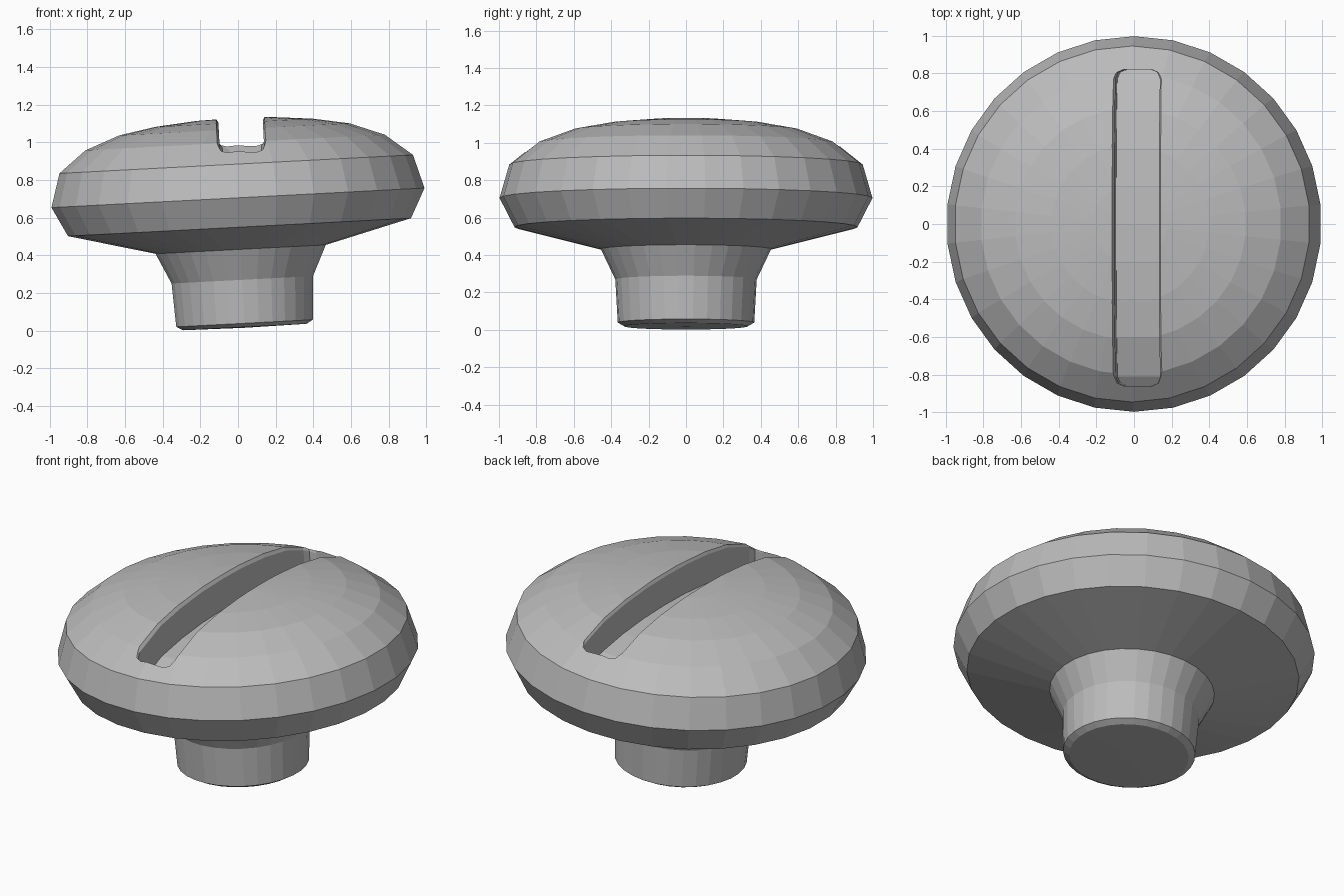
import bpy, bmesh, math

old = bpy.data.objects.get("Cube")
if old:
    bpy.data.objects.remove(old, do_unlink=True)

SEGMENTS = 30
TILT = math.radians(-3)
BASE = (0.035, 0, 0.035)

# One grey metal
metal = bpy.data.materials.new("grey metal")
metal.use_nodes = True
grey = (0.5, 0.5, 0.5, 1)
metal.diffuse_color = grey
metal.node_tree.nodes["Principled BSDF"].inputs["Base Color"].default_value = grey

# Profiles as (radius, height) along the axis
shaft = [(0.33, -0.016), (0.365, 0.004), (0.378, 0.235), (0.455, 0.397)]
head = [(0.917, 0.515), (0.997, 0.671), (0.945, 0.85), (0.80, 0.965),
        (0.615, 1.035), (0.42, 1.07), (0.2, 1.09)]
dome = [(0, 1.095)] + head[:1:-1]


def dome_height(r):
    """Height of the domed top at a given distance from the axis."""
    for (r0, z0), (r1, z1) in zip(dome, dome[1:]):
        if r <= r1:
            return z0 + (z1 - z0) * (r - r0) / (r1 - r0)
    return dome[-1][1]


def loft(name, rings, tips=None):
    """Skin closed rings of points; end in caps, or in a fan to each tip."""
    bm = bmesh.new()
    loops = [[bm.verts.new(p) for p in ring] for ring in rings]
    n = len(loops[0])
    for a, b in zip(loops, loops[1:]):
        for i in range(n):
            j = (i + 1) % n
            bm.faces.new((a[i], a[j], b[j], b[i]))
    for k, loop in enumerate((loops[0], loops[-1])):
        if tips:
            tip = bm.verts.new(tips[k])
            for i in range(n):
                bm.faces.new((loop[i], loop[(i + 1) % n], tip))
        else:
            bm.faces.new(loop)
    bmesh.ops.recalc_face_normals(bm, faces=bm.faces)
    mesh = bpy.data.meshes.new(name)
    bm.to_mesh(mesh)
    bm.free()
    mesh.materials.append(metal)
    obj = bpy.data.objects.new(name, mesh)
    bpy.context.collection.objects.link(obj)
    obj.location = BASE
    obj.rotation_euler.y = TILT
    return obj


# Turned body: shaft, flare, underside, rim and dome
angles = [math.pi / 2 + i * math.tau / SEGMENTS for i in range(SEGMENTS)]
body = loft("screw_body",
            [[(r * math.cos(a), r * math.sin(a), z) for a in angles] for r, z in shaft + head],
            tips=[(0, 0, -0.02), (0, 0, 1.095)])

# Slot cutter: floor follows the dome, plan corners rounded, lip slightly flared
CENTRE, HALF, DEPTH, LIP = 0.035, 0.118, 0.2, 0.012
FRONT, BACK, CORNER = -0.86, 0.82, 0.05
steps = [0, 0.015, CORNER]
stations = [FRONT + s for s in steps]
stations += [-0.6, -0.4, -0.2, 0, 0.2, 0.4, 0.6]
stations += [BACK - s for s in reversed(steps)]
rings = []
for y in stations:
    gap = max(0, CORNER - min(y - FRONT, BACK - y))
    w = HALF - (CORNER - math.sqrt(CORNER ** 2 - gap ** 2))
    z = dome_height(abs(y))
    half = [(w, z - DEPTH), (w, z - 0.02), (w + LIP, z), (w + LIP, z + 0.2)]
    rings.append([(CENTRE + x, y, h) for x, h in half]
                 + [(CENTRE - x, y, h) for x, h in reversed(half)])
cutter = loft("slot_cutter", rings)
cutter.hide_render = True
cutter.hide_set(True)

slot = body.modifiers.new("slot", 'BOOLEAN')
slot.operation = 'DIFFERENCE'
slot.solver = 'EXACT'
slot.object = cutter
